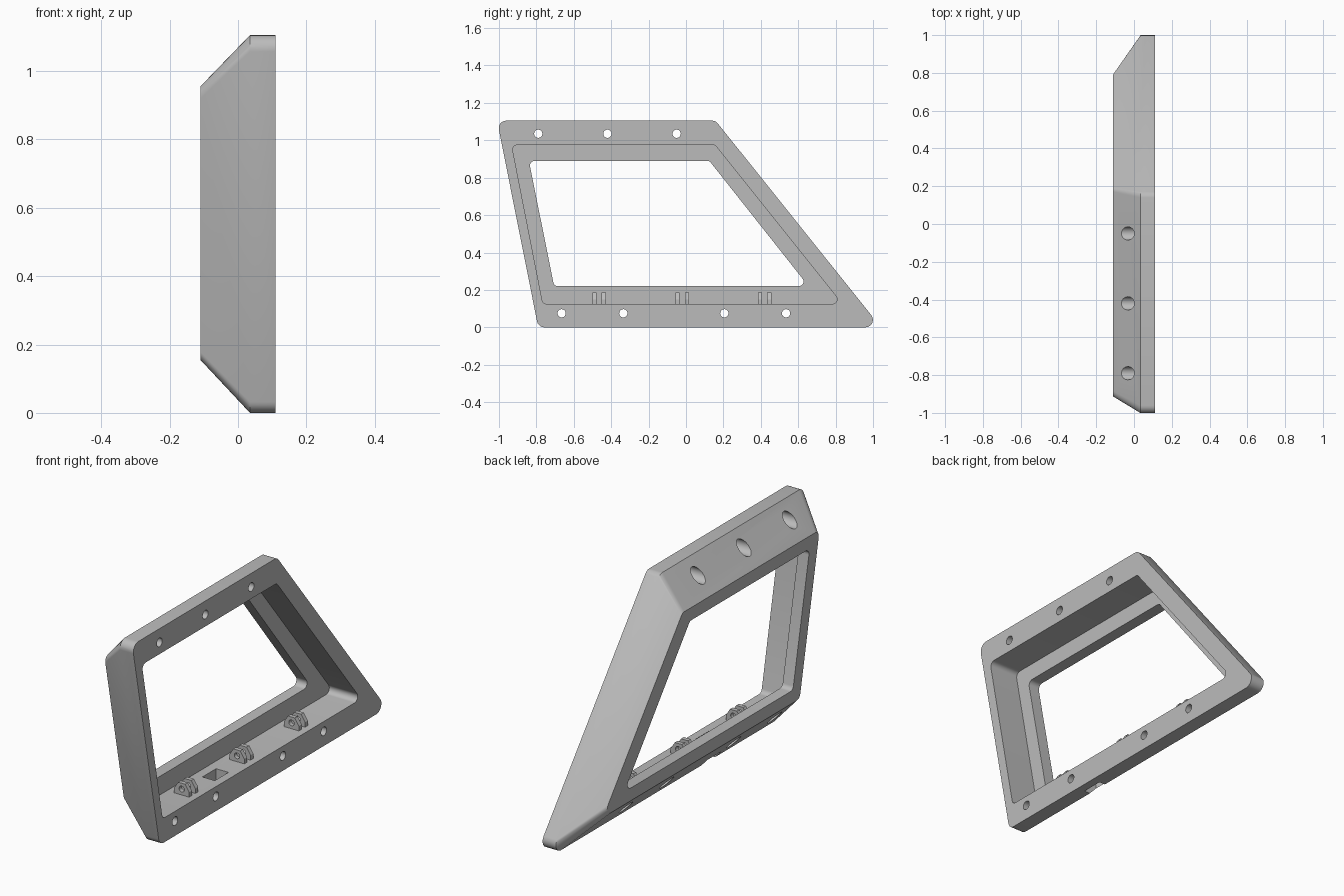
import bpy, bmesh, math
from mathutils import Vector, Matrix

cube = bpy.data.objects.get("Cube")
if cube:
    bpy.data.objects.remove(cube, do_unlink=True)

grey = bpy.data.materials.new("mid grey")
grey.use_nodes = True
COLOUR = (0.5, 0.5, 0.5, 1)
grey.diffuse_color = COLOUR
grey.node_tree.nodes["Principled BSDF"].inputs["Base Color"].default_value = COLOUR


def make_object(name, bm):
    bmesh.ops.recalc_face_normals(bm, faces=bm.faces[:])
    mesh = bpy.data.meshes.new(name)
    bm.to_mesh(mesh)
    bm.free()
    mesh.materials.append(grey)
    obj = bpy.data.objects.new(name, mesh)
    bpy.context.scene.collection.objects.link(obj)
    return obj


def rounded(corners, radius, steps=6):
    """Round each corner of a convex outline with an arc."""
    pts, n = [], len(corners)
    for i in range(n):
        p = Vector(corners[i])
        a = (Vector(corners[i - 1]) - p).normalized()
        b = (Vector(corners[(i + 1) % n]) - p).normalized()
        half = a.angle(b) / 2
        centre = p + (a + b).normalized() * radius / math.sin(half)
        start = p + a * radius / math.tan(half) - centre
        end = p + b * radius / math.tan(half) - centre
        sweep = start.angle(end)
        for k in range(steps + 1):
            t = k / steps
            d = start * math.sin((1 - t) * sweep) + end * math.sin(t * sweep)
            pts.append(centre + d / math.sin(sweep))
    return pts


def select_only(obj):
    bpy.ops.object.select_all(action='DESELECT')
    obj.select_set(True)
    bpy.context.view_layer.objects.active = obj


def cut(obj, cutter):
    mod = obj.modifiers.new("cut", 'BOOLEAN')
    mod.operation = 'DIFFERENCE'
    mod.solver = 'EXACT'
    mod.object = cutter
    cutter.hide_render = True
    select_only(obj)
    bpy.ops.object.modifier_apply(modifier=mod.name)
    bpy.data.objects.remove(cutter, do_unlink=True)


def add_cylinder(bm, centre, radius, length, axis):
    turn = Matrix.Rotation(math.pi / 2, 4, 'Y' if axis == 'x' else 'X')
    bmesh.ops.create_cone(bm, cap_ends=True, segments=32, radius1=radius,
                          radius2=radius, depth=length,
                          matrix=Matrix.Translation(centre) @ turn)


# Frame: outlines (y, z) joined in order from the outside round to the inside
outer = [(-1.01, 1.105), (0.158, 1.105), (1.043, 0), (-0.79, 0)]
back = [(-0.92, 0.955), (0.185, 0.955), (0.825, 0.155), (-0.76, 0.155)]
window = [(-0.84, 0.89), (0.125, 0.89), (0.655, 0.22), (-0.705, 0.22)]
cavity = [(-0.932, 0.975), (0.155, 0.975), (0.835, 0.125), (-0.765, 0.125)]
sections = [(outer, 0.04, 0.11), (outer, 0.04, 0.035), (back, 0.03, -0.11),
            (window, 0.025, -0.11), (window, 0.025, -0.05),
            (cavity, 0.025, -0.05), (cavity, 0.025, 0.11)]
bm = bmesh.new()
loops = [[bm.verts.new((x, p.x, p.y)) for p in rounded(c, r)]
         for c, r, x in sections]
for i, loop in enumerate(loops):
    other = loops[(i + 1) % len(loops)]
    for j in range(len(loop)):
        k = (j + 1) % len(loop)
        bm.faces.new((loop[j], loop[k], other[k], other[j]))
frame = make_object("window_frame", bm)

# Screw holes with wide counterbores on the sloping side, and a floor slot
spots = [(y, 1.035) for y in (-0.79, -0.42, -0.05)]
spots += [(y, 0.075) for y in (-0.665, -0.335, 0.205, 0.535)]
bores, holes = bmesh.new(), bmesh.new()
for y, z in spots:
    add_cylinder(bores, (-0.1, y, z), 0.035, 0.3, 'x')
    add_cylinder(holes, (0, y, z), 0.022, 0.5, 'x')
slot = Matrix.Translation((0.033, -0.229, 0.05)) @ Matrix.Diagonal((0.07, 0.11, 0.3, 1))
bmesh.ops.create_cube(holes, size=1, matrix=slot)
cut(frame, make_object("counterbore_cutter", bores))
cut(frame, make_object("hole_cutter", holes))
select_only(frame)
bpy.ops.object.shade_smooth_by_angle(angle=math.radians(30))

# Paired hinge ears standing on the cavity floor
ear_profile = [(-0.01, 0.12), (0.075, 0.12), (0.075, 0.15),
               (0.052, 0.185), (0.013, 0.185), (-0.01, 0.15)]
for n, middle in enumerate((-0.465, -0.02, 0.42)):
    bm = bmesh.new()
    for y in (middle - 0.025, middle + 0.025):
        face = bm.faces.new([bm.verts.new((x, y - 0.011, z)) for x, z in ear_profile])
        moved = bmesh.ops.extrude_face_region(bm, geom=[face])["geom"]
        verts = [v for v in moved if isinstance(v, bmesh.types.BMVert)]
        bmesh.ops.translate(bm, vec=(0, 0.022, 0), verts=verts)
    ears = make_object(f"hinge_ears_{n + 1}", bm)
    pin = bmesh.new()
    add_cylinder(pin, (0.033, middle, 0.155), 0.015, 0.2, 'y')
    cut(ears, make_object("pin_cutter", pin))
    select_only(ears)
    bpy.ops.object.shade_smooth_by_angle(angle=math.radians(30))
